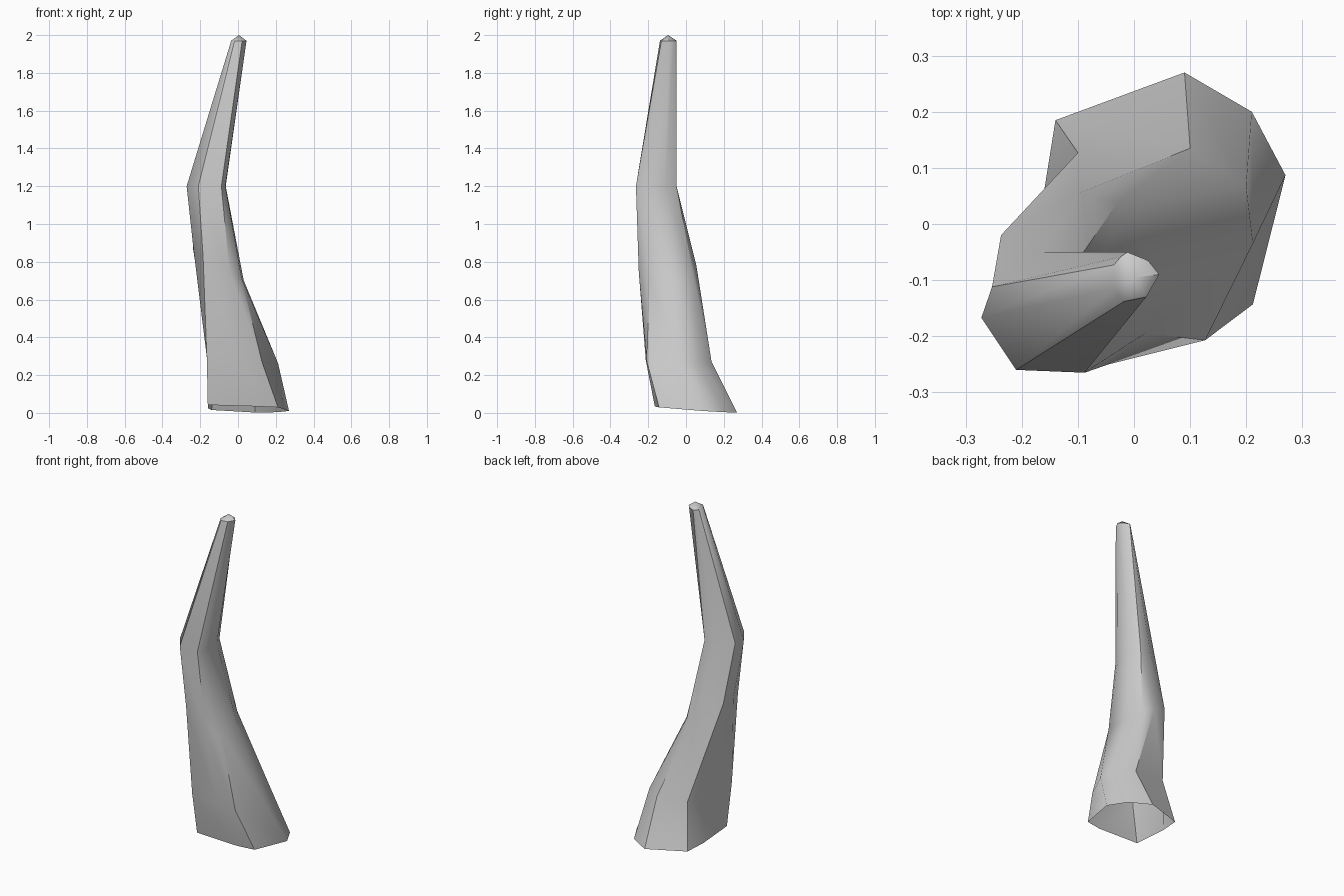
import bpy
import bmesh
import math

if "Cube" in bpy.data.objects:
    bpy.data.objects.remove(bpy.data.objects["Cube"])

# Cross-sections from base to tip: (height, tilt in x, tilt in y), then eight corners
SECTIONS = [
    ((0.025, -0.03, -0.075), [(.09, .27), (.21, .20), (.27, .087), (.212, -.143),
                              (.11, -.165), (-.16, -.165), (-.16, .06), (-.14, .185)]),
    ((0.28, -0.08, 0.0), [(.10, .135), (.20, .067), (.212, -.035), (.127, -.207),
                          (.01, -.213), (-.165, -.205), (-.145, .06), (-.10, .127)]),
    ((0.72, -0.60, 0.0), [(-.10, .055), (-.03, .037), (.03, -.05), (.02, -.195),
                          (-.045, -.25), (-.185, -.235), (-.235, -.12), (-.237, -.02)]),
    ((1.20, 0.0, 0.0), [(-.16, -.05), (-.09, -.05), (-.065, -.11), (-.067, -.218),
                        (-.088, -.265), (-.21, -.26), (-.272, -.167), (-.253, -.112)]),
    ((1.97, 0.0, 0.0), [(-.023, -.058), (-.012, -.05), (.025, -.065), (.045, -.09),
                        (.022, -.13), (-.018, -.138), (-.036, -.115), (-.036, -.073)]),
]


def loft(name, sections, apex):
    """Skin the sections, leave the base open and close the tip with a low point."""
    bm = bmesh.new()
    rings = [[bm.verts.new((x, y, z + tx * x + ty * y)) for x, y in pts]
             for (z, tx, ty), pts in sections]
    n = len(rings[0])
    for low, high in zip(rings, rings[1:]):
        for i in range(n):
            j = (i + 1) % n
            bm.faces.new((low[i], high[i], high[j], low[j]))
    tip = bm.verts.new(apex)
    for i in range(n):
        bm.faces.new((rings[-1][i], tip, rings[-1][(i + 1) % n]))
    bmesh.ops.recalc_face_normals(bm, faces=bm.faces)
    mesh = bpy.data.meshes.new(name)
    bm.to_mesh(mesh)
    bm.free()
    obj = bpy.data.objects.new(name, mesh)
    bpy.context.collection.objects.link(obj)
    return obj


# Bent, tapering trunk
trunk = loft("bent_trunk", SECTIONS, (0.005, -0.095, 2.0))
bpy.context.view_layer.objects.active = trunk
trunk.select_set(True)
bpy.ops.object.shade_smooth_by_angle(angle=math.radians(40))
